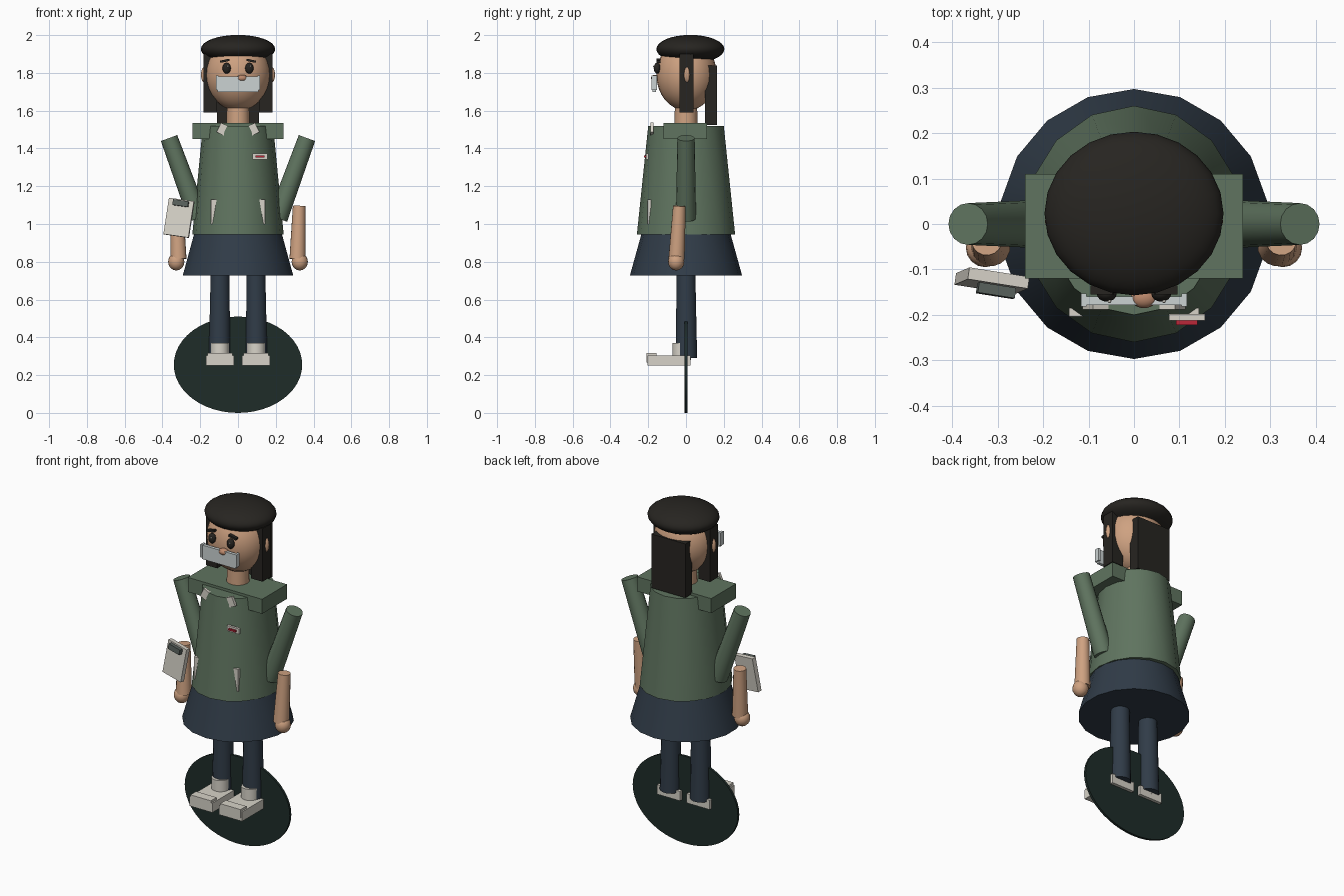
import bpy
from math import radians, atan2
from mathutils import Vector

if "Cube" in bpy.data.objects:
    bpy.data.objects.remove(bpy.data.objects["Cube"])


def material(name, rgb):
    m = bpy.data.materials.new(name)
    m.diffuse_color = (*rgb, 1)
    m.use_nodes = True
    m.node_tree.nodes["Principled BSDF"].inputs["Base Color"].default_value = m.diffuse_color
    return m


GREEN = material("green_cloth", (0.115, 0.175, 0.115))
NAVY = material("navy_cloth", (0.03, 0.045, 0.065))
SKIN = material("skin", (0.62, 0.36, 0.22))
NOSE = material("nose_skin", (0.5, 0.25, 0.15))
BLACK = material("dark_hair", (0.02, 0.018, 0.015))
WHITE = material("off_white", (0.68, 0.65, 0.58))
GREY = material("pale_grey", (0.6, 0.65, 0.65))
STEEL = material("dark_grey", (0.1, 0.12, 0.11))
RED = material("red", (0.5, 0.02, 0.04))
BASE = material("base_green", (0.013, 0.025, 0.022))


def finish(name, mat, smooth=False):
    o = bpy.context.object
    o.name = name
    o.data.materials.append(mat)
    if smooth:
        bpy.ops.object.shade_smooth_by_angle(angle=radians(40))
    return o


def box(name, lo, hi, mat, rot=(0, 0, 0)):
    lo, hi = Vector(lo), Vector(hi)
    bpy.ops.mesh.primitive_cube_add(size=1, location=(lo + hi) / 2,
                                    rotation=[radians(a) for a in rot])
    bpy.context.object.scale = hi - lo
    return finish(name, mat)


def ball(name, loc, radii, mat, seg=24, rings=16):
    bpy.ops.mesh.primitive_uv_sphere_add(segments=seg, ring_count=rings, radius=1, location=loc)
    bpy.context.object.scale = radii
    return finish(name, mat, True)


def tube(name, a, b, ra, rb, mat, sides=16, scale=(1, 1)):
    """Tapered cylinder from a (radius ra) to b (radius rb)."""
    a, b = Vector(a), Vector(b)
    d = b - a
    bpy.ops.mesh.primitive_cone_add(vertices=sides, radius1=ra, radius2=rb,
                                    depth=d.length, location=(a + b) / 2)
    o = bpy.context.object
    o.rotation_euler = (0, atan2(Vector(d.xy).length, d.z), atan2(d.y, d.x) if d.xy.length > 1e-6 else 0)
    o.scale = (*scale, 1)
    return finish(name, mat, True)


# upright oval base disc
disc = tube("base_disc", (0, 0.007, 0.255), (0, -0.007, 0.255), 1, 1, BASE, 48)
disc.rotation_euler = (radians(90), 0, 0)
disc.scale = (0.34, 0.255, 1)

# clothes and neck
tube("skirt", (0, 0, 0.727), (0, 0, 0.95), 0.297, 0.235, NAVY, 18)
tube("torso", (0, 0, 0.945), (0, 0, 1.52), 0.26, 0.2, GREEN, 16, (0.93, 1))
box("shoulder_yoke", (-0.24, -0.12, 1.45), (0.24, 0.11, 1.535), GREEN)
tube("neck", (0, 0, 1.5), (0, 0, 1.66), 0.062, 0.058, SKIN)

# head, beret and back hair
ball("head", (0, 0.003, 1.79), (0.172, 0.16, 0.19), SKIN)
ball("beret", (0, 0.023, 1.926), (0.197, 0.18, 0.075), BLACK)
box("back_hair", (-0.11, 0.1, 1.525), (0.11, 0.163, 1.84), BLACK)

# face plate and nose
box("face_plate", (-0.108, -0.178, 1.7), (0.108, -0.16, 1.782), GREY)
ball("nose", (0.022, -0.163, 1.772), (0.029, 0.022, 0.018), NOSE)

# paired parts
for s, side in ((-1, "left"), (1, "right")):
    def pair_box(name, lo, hi, mat, rot=(0, 0, 0)):
        xs = sorted((s * lo[0], s * hi[0]))
        return box(f"{side}_{name}", (xs[0], *lo[1:]), (xs[1], *hi[1:]), mat,
                   (rot[0], s * rot[1], s * rot[2]))

    # head details
    pair_box("side_hair", (0.11, -0.035, 1.59), (0.183, 0.04, 1.9), BLACK)
    ball(f"{side}_ear", (s * 0.178, 0.005, 1.79), (0.018, 0.016, 0.042), SKIN, 16, 10)
    ball(f"{side}_eye", (s * 0.06, -0.153, 1.825), (0.022, 0.018, 0.029), BLACK, 16, 10)
    ball(f"{side}_eye_glint", (s * 0.06 + 0.006, -0.17, 1.835), (0.004, 0.004, 0.005), WHITE, 8, 6)
    pair_box("eyebrow", (0.045, -0.155, 1.858), (0.095, -0.135, 1.87), BLACK, (0, 12, 0))
    pair_box("plate_clasp", (0.104, -0.182, 1.71), (0.117, -0.153, 1.785), GREY)

    # collar tips and pockets, part sunk in the torso
    pair_box("collar_tip", (0.04, -0.188, 1.47), (0.105, -0.172, 1.525), WHITE, (0, -25, 0))
    pair_box("pocket", (0.05, -0.203, 1.0), (0.143, -0.185, 1.13), WHITE)

    # arm
    tube(f"{side}_sleeve", (s * 0.21, 0, 1.03), (s * 0.365, 0, 1.455), 0.053, 0.046, GREEN)
    tube(f"{side}_forearm", (s * 0.315, -0.05, 0.815), (s * 0.324, -0.035, 1.095), 0.043, 0.034, SKIN)
    ball(f"{side}_hand", (s * 0.327, -0.052, 0.8), (0.043, 0.043, 0.046), SKIN, 16, 10)

    # leg, sock and shoe
    tube(f"{side}_leg", (s * 0.098, 0.002, 0.29), (s * 0.095, 0, 0.76), 0.058, 0.05, NAVY)
    tube(f"{side}_sock", (s * 0.096, -0.023, 0.28), (s * 0.096, -0.023, 0.37), 0.049, 0.049, WHITE)
    pair_box("shoe", (0.022, -0.205, 0.25), (0.17, 0.025, 0.305), WHITE)
    pair_box("toe_cap", (0.03, -0.208, 0.268), (0.162, -0.155, 0.318), WHITE)

# name badge
box("badge", (0.077, -0.212, 1.342), (0.156, -0.198, 1.374), WHITE)
box("badge_stripe", (0.092, -0.222, 1.353), (0.14, -0.21, 1.363), RED)

# clipboard by one arm
box("clipboard", (-0.38, -0.138, 0.935), (-0.245, -0.112, 1.13), WHITE, (-5, 8, -9))
box("clipboard_clip", (-0.345, -0.158, 1.095), (-0.262, -0.135, 1.125), STEEL, (-5, 8, -9))
